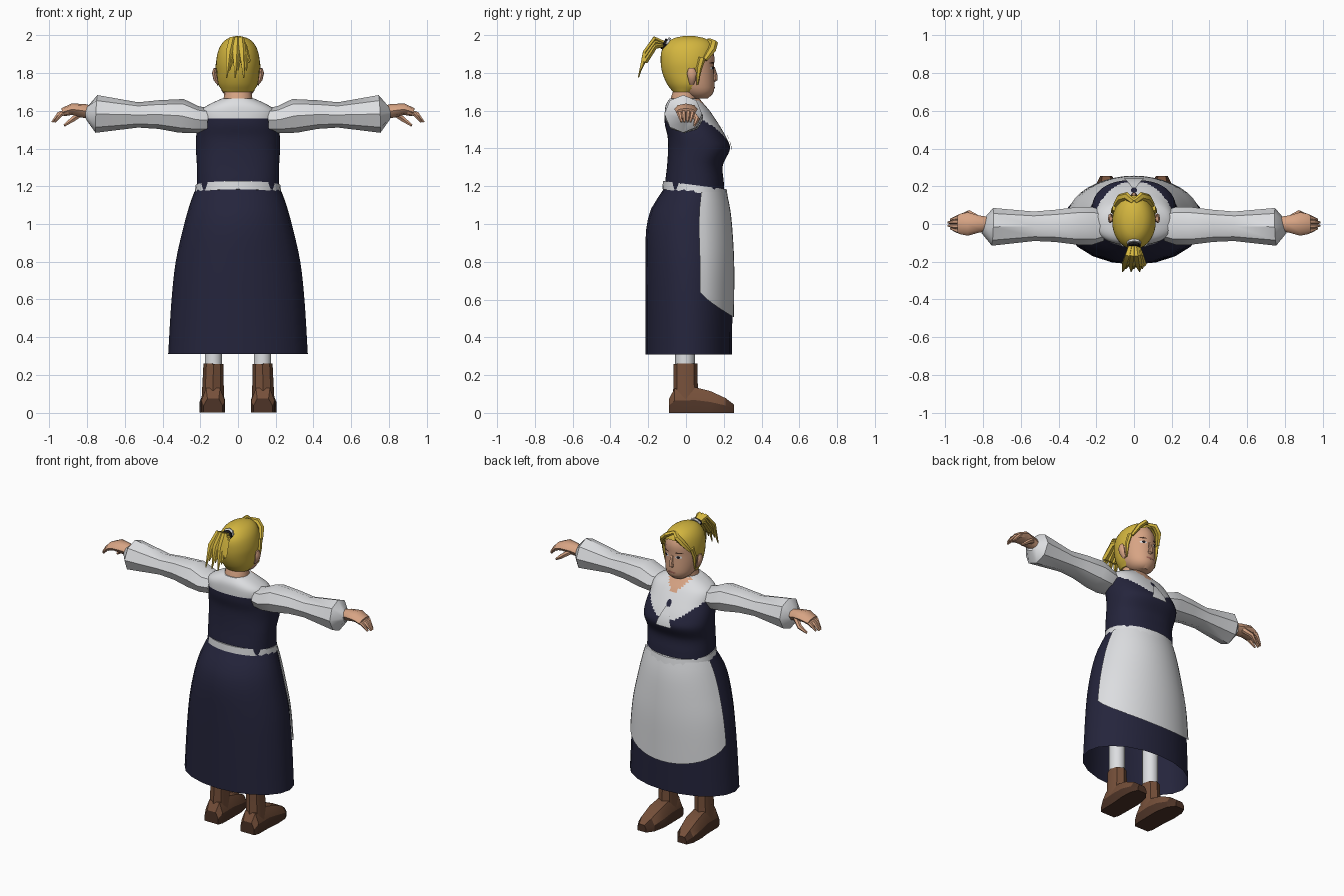
import bpy, bmesh
from math import sin, cos, pi, radians
from mathutils import Vector

if "Cube" in bpy.data.objects:
    bpy.data.objects.remove(bpy.data.objects["Cube"])


def material(name, *rgb):
    m = bpy.data.materials.new(name)
    m.use_nodes = True
    m.diffuse_color = (*rgb, 1)
    m.node_tree.nodes["Principled BSDF"].inputs["Base Color"].default_value = (*rgb, 1)
    return m


NAVY = material("navy cloth", .018, .018, .045)
WHITE = material("white cloth", .72, .73, .75)
SKIN = material("skin", .68, .37, .23)
HAIR = material("blonde hair", .66, .47, .05)
BOOT = material("boot brown", .18, .08, .042)
SOLE = material("dark brown", .075, .034, .02)
DARK = material("near black", .012, .01, .012)
LIP = material("lip", .38, .14, .1)


def sheet(name, rows, mats, closed=True, caps=True, rule=None, angle=40):
    """Skin a list of point rows; rule(centre) picks a material or None to drop the face."""
    bm = bmesh.new()
    vs = [[bm.verts.new(p) for p in row] for row in rows]
    n = len(vs[0])
    for a, b in zip(vs, vs[1:]):
        for j in range(n if closed else n - 1):
            k = (j + 1) % n
            bm.faces.new((a[j], a[k], b[k], b[j]))
    if caps:
        bm.faces.new(vs[0])
        bm.faces.new(vs[-1])
        bmesh.ops.recalc_face_normals(bm, faces=bm.faces)
    if rule:
        drop = []
        for f in bm.faces:
            i = rule(f.calc_center_median())
            if i is None:
                drop.append(f)
            else:
                f.material_index = i
        bmesh.ops.delete(bm, geom=drop, context='FACES')
    for f in bm.faces:
        f.smooth = True
    me = bpy.data.meshes.new(name)
    bm.to_mesh(me)
    bm.free()
    for m in mats:
        me.materials.append(m)
    me.set_sharp_from_angle(angle=radians(angle))
    ob = bpy.data.objects.new(name, me)
    bpy.context.collection.objects.link(ob)
    return ob


def at(prof, z):
    """Smoothly interpolate a profile of (z, half width, back y, front y)."""
    z = min(max(z, prof[0][0]), prof[-1][0])
    i = next(k for k in range(len(prof) - 1) if z <= prof[k + 1][0])
    p = [prof[min(max(i + d, 0), len(prof) - 1)] for d in (-1, 0, 1, 2)]
    h = p[2][0] - p[1][0]
    t = (z - p[1][0]) / h
    out = []
    for c in range(1, 4):
        m1 = (p[2][c] - p[0][c]) / (p[2][0] - p[0][0]) * h
        m2 = (p[3][c] - p[1][c]) / (p[3][0] - p[1][0]) * h
        d = p[2][c] - p[1][c]
        out.append(p[1][c] + t * (m1 + t * (3 * d - 2 * m1 - m2 + t * (m1 + m2 - 2 * d))))
    return out


def power(v, e):
    return abs(v) ** e * (1 if v >= 0 else -1)


def point(prof, z, a, e=1.0, grow=0.0, tilt=0.0):
    w, b, f = at(prof, z)
    y = (b + f) / 2 + ((f - b) / 2 + grow) * power(sin(a), e)
    return Vector(((w + grow) * power(cos(a), e), y, z + tilt * y))


def body(name, prof, mats, n=24, steps=12, e=1.0, tilt=0.0, **kw):
    z0, z1 = prof[0][0], prof[-1][0]
    rows = [[point(prof, z0 + (z1 - z0) * i / steps, 2 * pi * j / n, e, 0, tilt)
             for j in range(n)] for i in range(steps + 1)]
    return sheet(name, rows, mats, **kw)


def patch(name, prof, rows, mat, e=1.0, off=.004, cols=6):
    """Thin plate lying on the front of a body; rows are (z, x0, x1)."""
    grid = []
    for z, x0, x1 in rows:
        w, b, f = at(prof, z)
        row = []
        for k in range(cols + 1):
            x = x1 + (x0 - x1) * k / cols
            s = max(0, 1 - min(1, abs(x) / w) ** (2 / e)) ** (e / 2)
            row.append((x, (b + f) / 2 + (f - b) / 2 * s + off, z))
        grid.append(row)
    return sheet(name, grid, [mat], closed=False, caps=False)


def oval(name, prof, cx, cz, rx, rz, mat, slope=0, e=1.0):
    rows = []
    for k in range(7):
        a = -pi / 2 + pi * k / 6
        c = cx + slope * sin(a)
        rows.append((cz + rz * sin(a), c - rx * cos(a) - .0005, c + rx * cos(a) + .0005))
    return patch(name, prof, rows, mat, e)


def tube(name, path, mat, side=(0, 1, 0), n=8, angle=40):
    """Tapered tube; path entries are (x, y, z, radius along side, other radius)."""
    pts = [Vector(p[:3]) for p in path]
    rows = []
    for i, p in enumerate(path):
        t = (pts[min(i + 1, len(pts) - 1)] - pts[max(i - 1, 0)]).normalized()
        u = Vector(side)
        u = (u - t * u.dot(t)).normalized()
        v = t.cross(u)
        rows.append([pts[i] + u * p[3] * cos(2 * pi * j / n) + v * p[4] * sin(2 * pi * j / n)
                     for j in range(n)])
    return sheet(name, rows, [mat], angle=angle)


# Skirt, open at the hem
skirt = [(.31, .37, -.215, .243), (.6, .352, -.215, .246), (.8, .33, -.215, .246),
         (.98, .29, -.21, .236), (1.08, .262, -.185, .225), (1.13, .245, -.155, .215),
         (1.19, .222, -.115, .2)]
body("skirt", skirt, [NAVY], n=20, steps=16, caps=False)

# Apron: a front sheet with a curved lower edge
rows = []
for i in range(15):
    row = []
    for j in range(19):
        a = radians(14 + 152 * j / 18)
        low = .64 - .14 * min(1, 1.25 * (sin(a) - .24)) ** .8
        row.append(point(skirt, low + (1.17 - low) * i / 14, a, 1, .009))
    rows.append(row)
sheet("apron", rows, [WHITE], closed=False, caps=False)
body("apron_waistband", [(1.168, .229, -.125, .222), (1.212, .225, -.122, .215)],
     [WHITE], steps=1, tilt=-.13)

# Bodice with a painted collar and neckline
torso = [(1.15, .218, -.112, .205), (1.22, .217, -.11, .2), (1.31, .218, -.1, .195),
         (1.4, .223, -.095, .233), (1.46, .222, -.097, .212), (1.53, .212, -.112, .172),
         (1.6, .2, -.112, .125), (1.635, .15, -.105, .095), (1.665, .085, -.085, .07)]


def bodice_colour(c):
    x = abs(c.x)
    if c.y < .02:
        return 1 if c.z > 1.565 else 0
    if c.z > 1.57 + 1.15 * x:
        return 2
    return 1 if c.z > 1.445 + .85 * max(x - .075, 0) + .7 * max(.03 - x, 0) else 0


body("bodice", torso, [NAVY, WHITE, SKIN], n=72, steps=44, e=.85, rule=bodice_colour)
patch("neck_frill", torso, [(1.395, -.055, .055), (1.43, -.045, .045),
                            (1.47, -.028, .028), (1.51, -.012, .012)], WHITE, .85, .01)
oval("brooch", torso, 0, 1.525, .016, .022, NAVY, 0, .85)

# Neck and head
body("neck", [(1.62, .085, -.09, .06), (1.67, .075, -.08, .062), (1.75, .07, -.05, .07)],
     [SKIN], n=16, steps=4)
head = [(1.665, .045, .02, .115), (1.69, .076, -.02, .143), (1.72, .092, -.055, .15),
        (1.77, .102, -.085, .15), (1.83, .105, -.1, .148), (1.9, .1, -.1, .148),
        (1.96, .07, -.07, .115), (1.98, .03, -.03, .07)]
body("head", head, [SKIN], n=24, steps=16)
scalp = [(1.7, .08, -.07, .06), (1.74, .104, -.1, .14), (1.8, .112, -.125, .155),
         (1.86, .115, -.134, .158), (1.92, .104, -.128, .155), (1.96, .082, -.1, .135),
         (1.985, .05, -.06, .095), (1.996, .012, -.01, .04)]
body("hair_cap", scalp, [HAIR], n=40, steps=28,
     rule=lambda c: 0 if c.y < .035 + max(0, c.z - 1.8) * .85 else None)

# Face details
tube("nose", [(0, .146, 1.83, .009, .006), (0, .157, 1.785, .013, .01),
              (0, .155, 1.765, .017, .012), (0, .143, 1.755, .01, .006)], SKIN, (1, 0, 0))
oval("mouth", head, 0, 1.722, .03, .006, LIP)
for s, label in ((1, "left"), (-1, "right")):
    oval(label + "_eye_white", head, s * .043, 1.825, .019, .009, WHITE)
    oval(label + "_pupil", head, s * .043, 1.826, .009, .009, DARK).location.y = .002
    oval(label + "_eyebrow", head, s * .045, 1.853, .023, .004, SOLE)
    tube(label + "_ear", [(s * .1, .03, 1.74, .012, .008), (s * .118, .032, 1.765, .02, .012),
                          (s * .126, .03, 1.8, .026, .012), (s * .122, .028, 1.825, .015, .008)],
         SKIN)
    tube(label + "_side_lock", [(s * .103, .085, 1.88, .02, .012), (s * .111, .068, 1.82, .016, .012),
                                (s * .108, .06, 1.735, .004, .004)], HAIR, n=6)
    tube(label + "_fringe", [(s * .004, .118, 1.972, .016, .012), (s * .04, .148, 1.958, .022, .016),
                             (s * .075, .138, 1.925, .022, .016), (s * .1, .1, 1.87, .014, .01)],
         HAIR, n=6)

    # Sleeves, flared at the cuff
    tube(label + "_sleeve",
         [(s * x, y, z, ry, rz) for x, y, z, ry, rz in (
             (.16, -.01, 1.55, .08, .065), (.22, -.01, 1.553, .1, .072),
             (.3, -.01, 1.573, .1, .09), (.42, -.01, 1.58, .085, .076),
             (.53, -.012, 1.578, .078, .067), (.75, -.015, 1.583, .1, .1),
             (.795, -.003, 1.59, .048, .042))], WHITE)

    # Hands
    tube(label + "_palm",
         [(s * x, 0, z, ry, rz) for x, z, ry, rz in (
             (.77, 1.59, .038, .034), (.82, 1.6, .045, .037),
             (.88, 1.608, .062, .03), (.93, 1.592, .052, .022))], SKIN, angle=50)
    for k, y in enumerate((-.04, -.014, .013, .039)):
        reach = .985 - abs(y) * .5
        tube(f"{label}_finger_{k + 1}",
             [(s * .9, y, 1.598, .014, .014), (s * (reach - .03), y * .85, 1.583, .014, .013),
              (s * (reach + .006), y * .6, 1.54, .006, .006)], SKIN, n=6)
    tube(label + "_thumb", [(s * .83, .03, 1.588, .018, .018), (s * .875, .058, 1.555, .016, .015),
                            (s * .92, .045, 1.522, .007, .007)], SKIN, n=6)

    # Stockings and boots
    tube(label + "_stocking", [(s * .13, -.005, z, .052, .048) for z in (.2, .45, .8)], WHITE, n=10)
    tube(label + "_boot_shaft", [(s * .133, -.002, .07, .068, .06), (s * .132, -.002, .16, .064, .056),
                                 (s * .13, -.003, .26, .063, .053)], BOOT)
    rows = []
    for y, cx, w, h in ((-.09, .132, .05, .075), (-.06, .132, .062, .13), (.05, .132, .064, .135),
                        (.13, .136, .068, .115), (.21, .142, .058, .078), (.253, .148, .032, .045)):
        rows.append([(s * (cx + w * a), y, h * b) for a, b in
                     ((-1, 0), (1, 0), (1, .5), (.6, 1), (-.6, 1), (-1, .5))])
    sheet(label + "_boot_foot", rows, [BOOT, SOLE], rule=lambda c: 1 if c.z < .06 else 0, angle=25)

# Ponytail with its tie
for k in range(9):
    x = (k - 4) / 4
    fall = .05 * (k % 3)
    tube(f"ponytail_strand_{k + 1}",
         [(x * .012, -.1, 1.95, .012, .012), (x * .03, -.165, 1.98 - fall * .4, .02, .015),
          (x * .048, -.215, 1.91 - fall * .5, .02, .014),
          (x * .06, -.252 + fall * .3, 1.775 + fall * .8, .003, .003)], HAIR, (1, 0, 0), n=5)
tube("ponytail_tie", [(0, -.1, 1.945, .034, .03), (0, -.122, 1.957, .034, .03)], DARK, (1, 0, 0))
tube("ponytail_ribbon", [(0, -.094, 1.955, .036, .032), (0, -.105, 1.961, .036, .032)],
     WHITE, (1, 0, 0))
